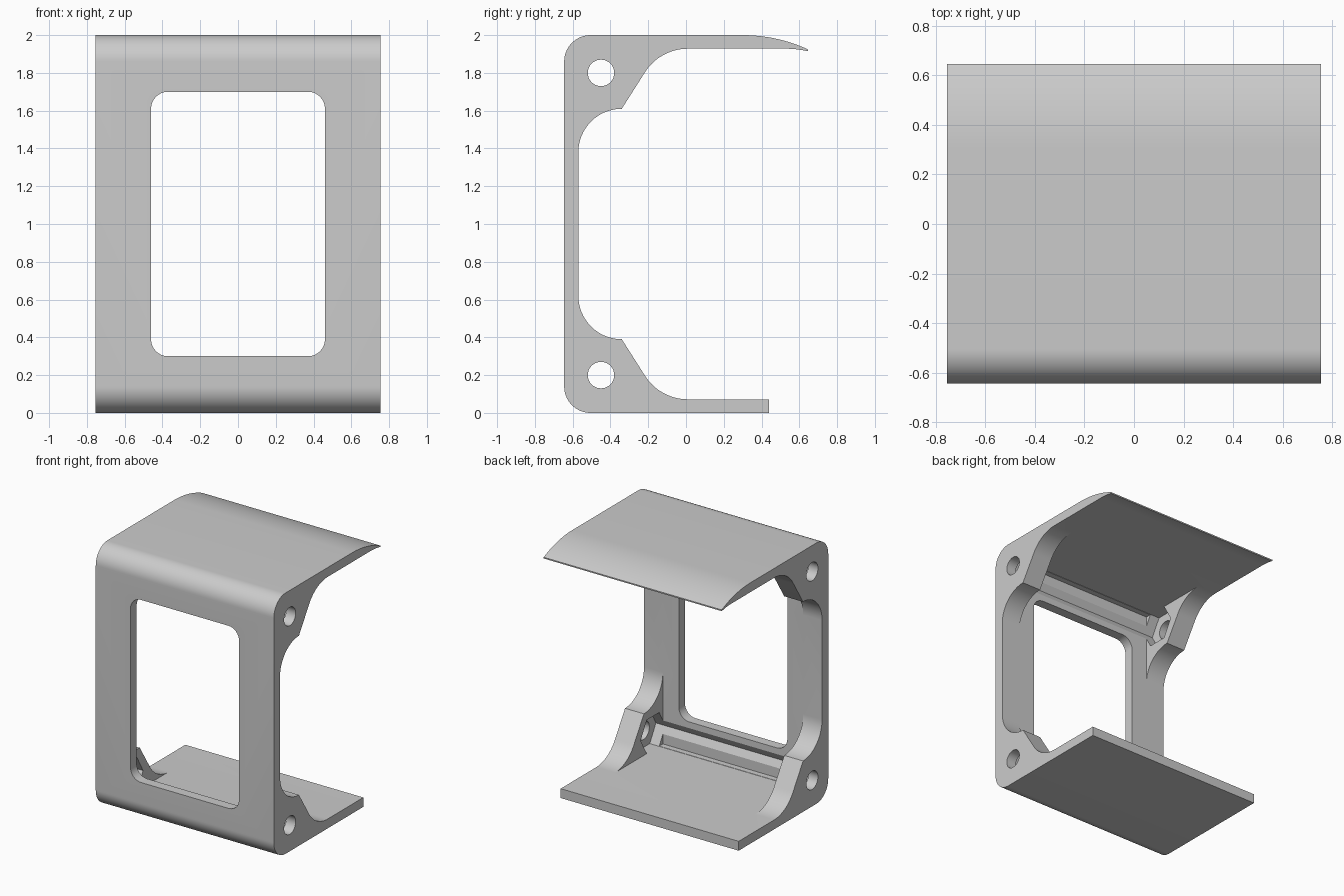
import bpy, bmesh
from math import radians, sin, cos, tau

cube = bpy.data.objects.get("Cube")
if cube:
    bpy.data.objects.remove(cube, do_unlink=True)

grey = bpy.data.materials.new("plain_grey")
grey.use_nodes = True
grey.diffuse_color = (0.6, 0.6, 0.6, 1)
grey.node_tree.nodes["Principled BSDF"].inputs["Base Color"].default_value = (0.6, 0.6, 0.6, 1)

HALF = 0.755        # half width of the bracket
RIB = 0.595         # inner face of the end ribs
FRONT, WALL = -0.645, -0.57
FLOOR = 0.072
PIN_Y, PIN_Z = -0.45, 0.2


def arc(cx, cy, r, start, end, n=16):
    steps = [radians(start + (end - start) * i / n) for i in range(n + 1)]
    return [(cx + r * cos(a), cy + r * sin(a)) for a in steps]


def flip(points):
    return [(y, 2 - z) for y, z in reversed(points)]


def prism(name, points, lo, hi, place):
    """Extrude a closed 2D outline from lo to hi; place maps (u, v, depth) to xyz."""
    bm = bmesh.new()
    a = [bm.verts.new(place(u, v, lo)) for u, v in points]
    b = [bm.verts.new(place(u, v, hi)) for u, v in points]
    bm.faces.new(a)
    bm.faces.new(b)
    for i in range(len(a)):
        j = (i + 1) % len(a)
        bm.faces.new((a[i], a[j], b[j], b[i]))
    bmesh.ops.recalc_face_normals(bm, faces=bm.faces)
    mesh = bpy.data.meshes.new(name)
    bm.to_mesh(mesh)
    bm.free()
    mesh.materials.append(grey)
    obj = bpy.data.objects.new(name, mesh)
    bpy.context.collection.objects.link(obj)
    return obj


def along_x(u, v, d):
    return (d, u, v)


def along_y(u, v, d):
    return (u, d, v)


# Side outline: floor, lower rib, wall, upper rib and tapered roof lip
lower_rib = arc(0.01, FLOOR + 0.27, 0.27, 270, 210) + arc(-0.34, 0.62, 0.23, 270, 180)
corner = arc(FRONT + 0.14, 0.14, 0.14, 180, 270)
lip_top = arc(0.3, 2 - 0.83, 0.83, 65.4, 90)
lip_under = arc(0.53, 2 - FLOOR - 0.5, 0.5, 90, 76.7, 8)
outline = ([(0.44, 0), (0.44, FLOOR)] + lower_rib + flip(lower_rib)
           + lip_under + lip_top + flip(corner) + corner)
bracket = prism("bracket", outline, -HALF, HALF, along_x)

# Space between the ribs, and the rounded window
pocket = [(WALL, FLOOR), (0.01, FLOOR), (0.01, 2 - FLOOR), (WALL, 2 - FLOOR)]
cutters = [prism("pocket_cutter", pocket, -RIB, RIB, along_x)]
w, low, r = 0.46, 0.3, 0.09
window = (arc(w - r, 2 - low - r, r, 0, 90) + arc(r - w, 2 - low - r, r, 90, 180)
          + arc(r - w, low + r, r, 180, 270) + arc(w - r, low + r, r, 270, 360))
cutters.append(prism("window_cutter", window, -0.8, -0.5, along_y))

# Hexagonal nut channels and round pin holes, bottom and top
for z in (PIN_Z, 2 - PIN_Z):
    hexagon = arc(PIN_Y, z, 0.15, 0, 300, 5)
    cutters.append(prism("nut_cutter", hexagon, -0.675, 0.675, along_x))
    circle = arc(PIN_Y, z, 0.07, 0, 360, 40)[:-1]
    cutters.append(prism("pin_cutter", circle, -0.9, 0.9, along_x))

bpy.ops.object.select_all(action="DESELECT")
bracket.select_set(True)
bpy.context.view_layer.objects.active = bracket
for cutter in cutters:
    cutter.hide_render = True
    mod = bracket.modifiers.new("cut", "BOOLEAN")
    mod.operation = "DIFFERENCE"
    mod.solver = "EXACT"
    mod.object = cutter
    bpy.ops.object.modifier_apply(modifier=mod.name)
    bpy.data.objects.remove(cutter, do_unlink=True)

bpy.ops.object.shade_smooth_by_angle(angle=radians(25))
